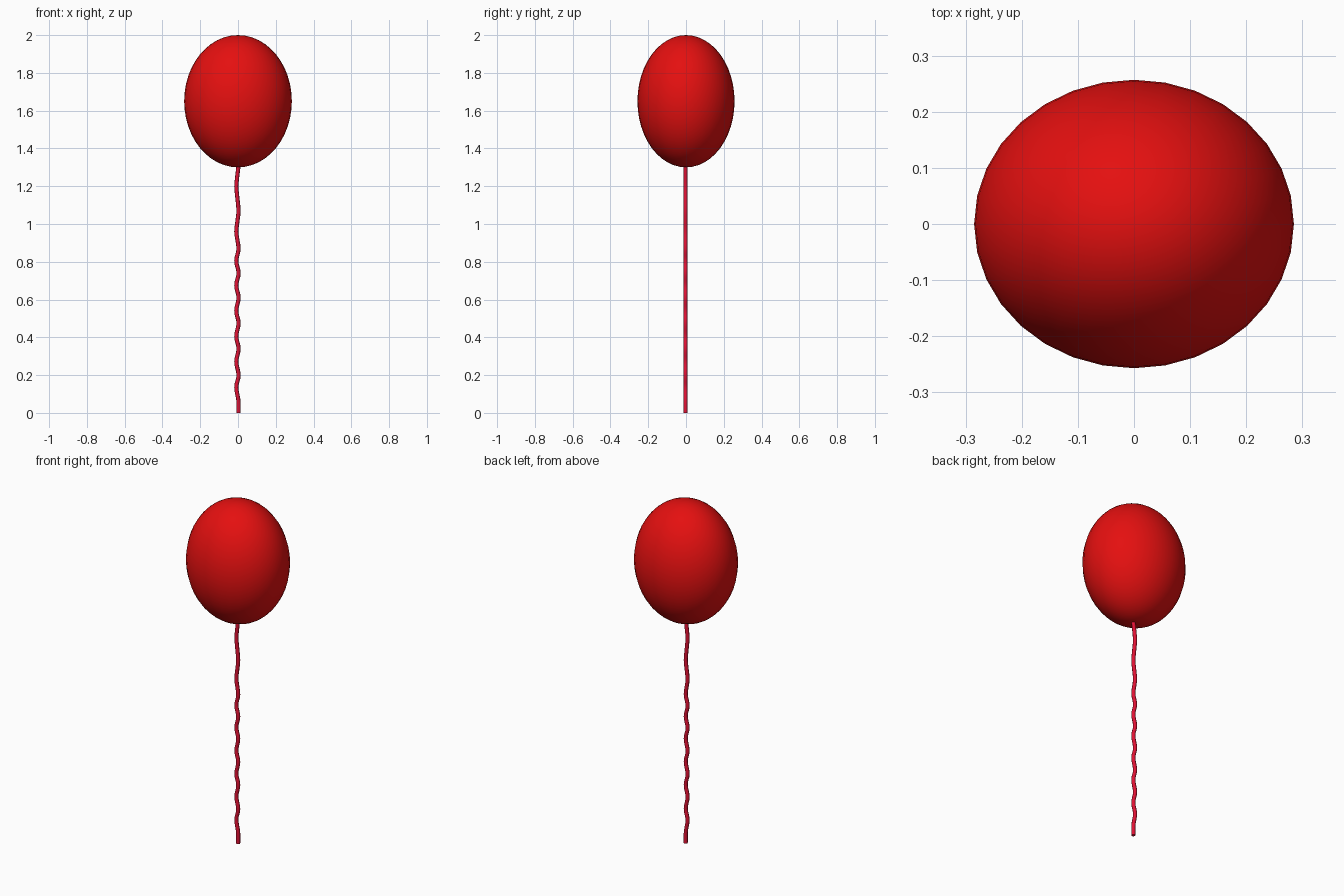
import bpy
import math

cube = bpy.data.objects.get("Cube")
if cube:
    bpy.data.objects.remove(cube, do_unlink=True)


def make_material(name, color):
    mat = bpy.data.materials.new(name)
    mat.use_nodes = True
    mat.diffuse_color = color
    mat.node_tree.nodes["Principled BSDF"].inputs["Base Color"].default_value = color
    return mat


balloon_red = make_material("balloon red", (0.78, 0.005, 0.005, 1))
string_crimson = make_material("string crimson", (0.76, 0.006, 0.035, 1))

# Balloon: a smooth egg-like ellipsoid, slightly flatter front to back
bpy.ops.mesh.primitive_uv_sphere_add(segments=32, ring_count=24, radius=1,
                                     location=(0, 0, 1.65))
balloon = bpy.context.object
balloon.name = "balloon"
balloon.scale = (0.285, 0.257, 0.35)
bpy.ops.object.transform_apply(location=False, rotation=False, scale=True)
bpy.ops.object.shade_smooth()
balloon.data.materials.append(balloon_red)

# String: a thin tube weaving left and right, with longer waves near the top
bend_heights = [0, 0.055, 0.135, 0.20, 0.27, 0.34, 0.405, 0.475, 0.54, 0.61,
                0.675, 0.74, 0.805, 0.87, 0.96, 1.07, 1.20, 1.32]
curve = bpy.data.curves.new("string", "CURVE")
curve.dimensions = "3D"
curve.bevel_depth = 0.011
curve.bevel_resolution = 2
curve.resolution_u = 4
curve.use_fill_caps = True
spline = curve.splines.new("BEZIER")
spline.bezier_points.add(len(bend_heights) - 1)
for i, (point, z) in enumerate(zip(spline.bezier_points, bend_heights)):
    side = 1 if i % 2 or i == 0 else -1
    x = -0.003 + side * 0.006
    reach = 0.025
    point.co = (x, -0.002, z)
    point.handle_left = (x, -0.002, z - reach)
    point.handle_right = (x, -0.002, z + reach)

string = bpy.data.objects.new("string", curve)
bpy.context.collection.objects.link(string)
bpy.ops.object.select_all(action="DESELECT")
string.select_set(True)
bpy.context.view_layer.objects.active = string
bpy.ops.object.convert(target="MESH")
string = bpy.context.object
string.name = "string"
string.data.materials.clear()
string.data.materials.append(string_crimson)
bpy.ops.object.shade_smooth_by_angle(angle=math.radians(50))
